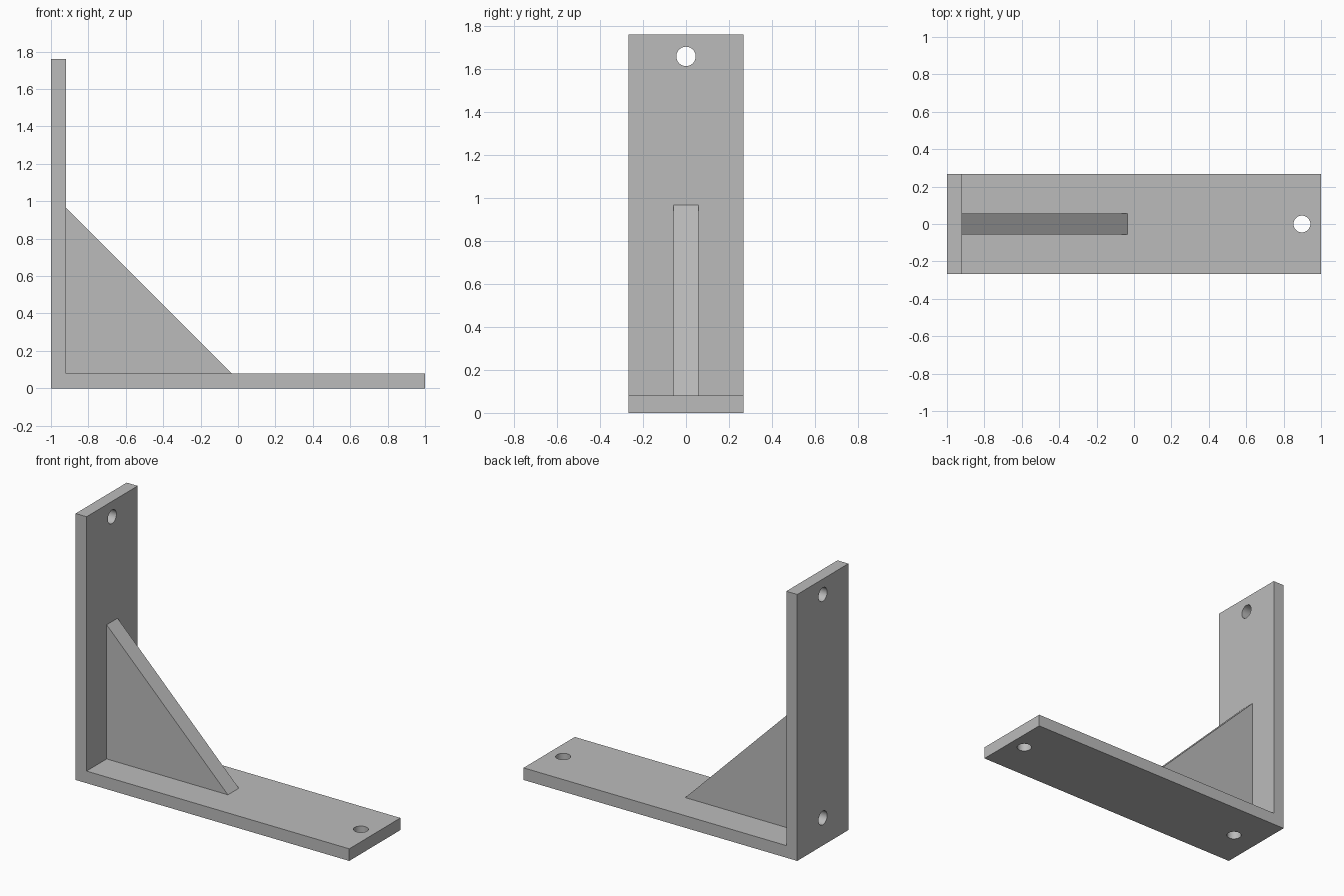
import bpy
import bmesh
from math import pi
from mathutils import Matrix, Vector

cube = bpy.data.objects.get("Cube")
if cube:
    bpy.data.objects.remove(cube, do_unlink=True)

LEFT, RIGHT, HEIGHT = -1.0, 1.0, 1.76
THICK, HALF_DEPTH, RIB_HALF = 0.08, 0.267, 0.057
RIB_LEG, HOLE_R, INSET = 0.886, 0.045, 0.102

grey = bpy.data.materials.new("plain_grey")
grey.use_nodes = True
colour = (0.5, 0.5, 0.5, 1)
grey.diffuse_color = colour
grey.node_tree.nodes["Principled BSDF"].inputs["Base Color"].default_value = colour


def finish(name, bm):
    bmesh.ops.recalc_face_normals(bm, faces=bm.faces)
    mesh = bpy.data.meshes.new(name)
    bm.to_mesh(mesh)
    bm.free()
    obj = bpy.data.objects.new(name, mesh)
    bpy.context.collection.objects.link(obj)
    mesh.materials.append(grey)
    return obj


def extruded_profile(name, points, half):
    """Extrude an x-z outline along y."""
    bm = bmesh.new()
    face = bm.faces.new([bm.verts.new((x, -half, z)) for x, z in points])
    moved = bmesh.ops.extrude_face_region(bm, geom=[face])["geom"]
    verts = [v for v in moved if isinstance(v, bmesh.types.BMVert)]
    bmesh.ops.translate(bm, verts=verts, vec=(0, 2 * half, 0))
    return finish(name, bm)


# L-shaped pair of plates
inner = LEFT + THICK
plates = extruded_profile("angle_plates", [
    (LEFT, 0), (RIGHT, 0), (RIGHT, THICK), (inner, THICK),
    (inner, HEIGHT), (LEFT, HEIGHT)], HALF_DEPTH)

# Triangular stiffening rib in the corner
rib = extruded_profile("corner_rib", [
    (inner, THICK), (inner + RIB_LEG, THICK), (inner, THICK + RIB_LEG)], RIB_HALF)

# Screw holes, two through each plate
turn = Matrix.Rotation(pi / 2, 4, "Y")
holes = bmesh.new()
for x in (inner + INSET, RIGHT - INSET):
    bmesh.ops.create_cone(holes, cap_ends=True, segments=48, radius1=HOLE_R,
                          radius2=HOLE_R, depth=THICK * 1.5,
                          matrix=Matrix.Translation(Vector((x, 0, THICK / 2))))
for z in (THICK + INSET, HEIGHT - INSET):
    bmesh.ops.create_cone(holes, cap_ends=True, segments=48, radius1=HOLE_R,
                          radius2=HOLE_R, depth=THICK * 1.5,
                          matrix=Matrix.Translation(Vector((LEFT + THICK / 2, 0, z))) @ turn)
cutter = finish("hole_cutter", holes)
cutter.hide_render = True
cutter.hide_set(True)
cut = plates.modifiers.new("screw_holes", "BOOLEAN")
cut.operation = "DIFFERENCE"
cut.solver = "EXACT"
cut.object = cutter

# Apply the cut, then smooth only the hole walls
bpy.ops.object.select_all(action="DESELECT")
plates.select_set(True)
bpy.context.view_layer.objects.active = plates
bpy.ops.object.modifier_apply(modifier=cut.name)
bpy.data.objects.remove(cutter, do_unlink=True)
bpy.ops.object.shade_smooth_by_angle()
